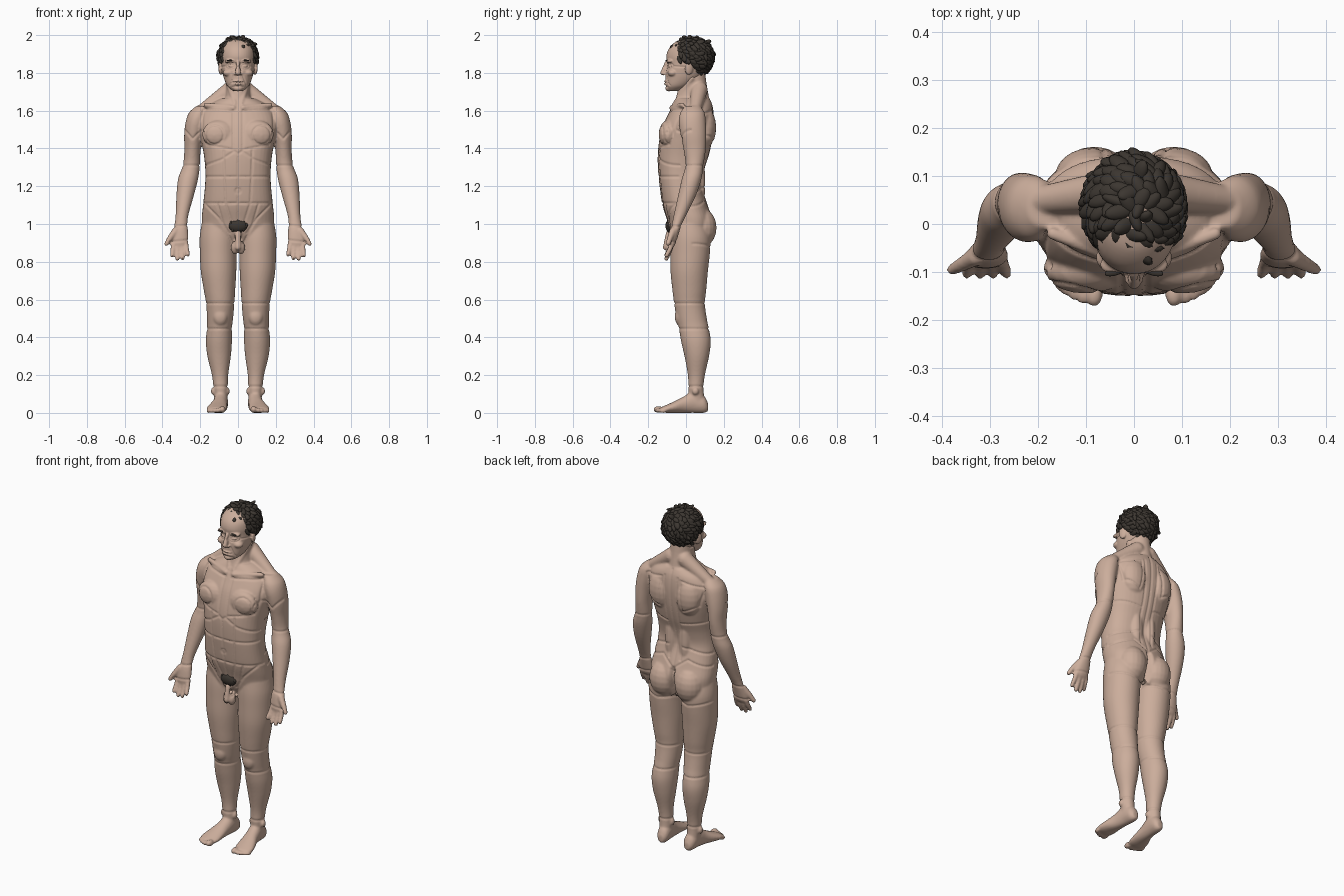
import bpy, bmesh, math, random
from mathutils import Vector, Matrix

random.seed(4)


def material(name, rgb):
    m = bpy.data.materials.new(name)
    m.diffuse_color = (*rgb, 1)
    return m


SKIN = material("skin", (0.60, 0.42, 0.33))
HAIR = material("dark_hair", (0.045, 0.037, 0.03))


def catmull(a, b, c, d, t):
    return [0.5 * (2 * q + (r - p) * t + (2 * p - 5 * q + 4 * r - s) * t * t + (3 * q - p - 3 * r + s) * t ** 3)
            for p, q, r, s in zip(a, b, c, d)]


def loft(bm, rings, side=1, power=2.0, along_y=False, n=40, sub=5):
    """Rings are (x, low, high, station, half width), smoothly interpolated."""
    last = len(rings) - 1
    path = [catmull(rings[max(i - 1, 0)], rings[i], rings[i + 1], rings[min(i + 2, last)], k / sub)
            for i in range(last) for k in range(sub)] + [rings[-1]]
    loops = []
    for x, lo, hi, st, rx in path:
        loop = []
        for k in range(n):
            c, s = math.cos(math.tau * k / n), math.sin(math.tau * k / n)
            px = side * (x + rx * math.copysign(abs(c) ** (2 / power), c))
            q = (lo + hi) / 2 + (hi - lo) / 2 * math.copysign(abs(s) ** (2 / power), s)
            loop.append(bm.verts.new((px, st, q) if along_y else (px, q, st)))
        loops.append(loop)
    for a, b in zip(loops, loops[1:]):
        for k in range(n):
            bm.faces.new((a[k], a[(k + 1) % n], b[(k + 1) % n], b[k]))
    bm.faces.new(loops[0][::-1])
    bm.faces.new(loops[-1])


def ball(bm, c, r, side=1, rot=None, seg=20):
    m = Matrix.Translation((side * c[0], c[1], c[2])) @ (rot or Matrix()) @ Matrix.Diagonal((*r, 1))
    bmesh.ops.create_uvsphere(bm, u_segments=seg, v_segments=seg // 2, radius=1, matrix=m)


def limb(bm, p, q, r1, r2, side=1):
    ball(bm, p, (r1,) * 3, side)
    ball(bm, q, (r2,) * 3, side)
    a, b = Vector((side * p[0], *p[1:])), Vector((side * q[0], *q[1:]))
    m = Matrix.Translation((a + b) / 2) @ (b - a).to_track_quat('Z', 'Y').to_matrix().to_4x4()
    bmesh.ops.create_cone(bm, cap_ends=True, segments=20, radius1=r1, radius2=r2, depth=(b - a).length, matrix=m)


def make(name, bm, mat, voxel=None):
    me = bpy.data.meshes.new(name)
    bmesh.ops.recalc_face_normals(bm, faces=bm.faces[:])
    bm.to_mesh(me)
    bm.free()
    ob = bpy.data.objects.new(name, me)
    bpy.context.collection.objects.link(ob)
    if voxel:
        r = ob.modifiers.new("fuse", 'REMESH')
        r.mode, r.voxel_size = 'VOXEL', voxel
        s = ob.modifiers.new("soften", 'SMOOTH')
        s.factor, s.iterations = 0.5, 4
        bpy.context.view_layer.update()
        ev = ob.evaluated_get(bpy.context.evaluated_depsgraph_get())
        ob.data = bpy.data.meshes.new_from_object(ev)
        ob.modifiers.clear()
    ob.data.materials.clear()
    ob.data.materials.append(mat)
    ob.data.shade_smooth()
    return ob


def oval(cx, cz, rx, rz, n=12):
    return [(cx + rx * math.cos(math.tau * k / n), cz + rz * math.sin(math.tau * k / n)) for k in range(n + 1)]


def carve(ob, lines, side, depth, width):
    """Press mirrored (x, z) lines into the front (-1), back (1) or both (0)."""
    segs = [(*a, *b) for line in lines for a, b in zip(line, line[1:])]
    pad, moves = width * 2.2, []
    for v in ob.data.vertices:
        x, z, ny = abs(v.co.x), v.co.z, v.normal.y
        if side and ny * side < 0.05:
            continue
        best = pad
        for ax, az, bx, bz in segs:
            if z < min(az, bz) - pad or z > max(az, bz) + pad or x < min(ax, bx) - pad or x > max(ax, bx) + pad:
                continue
            dx, dz = bx - ax, bz - az
            t = max(0, min(1, ((x - ax) * dx + (z - az) * dz) / (dx * dx + dz * dz)))
            best = min(best, math.hypot(x - ax - t * dx, z - az - t * dz))
        if best < pad:
            moves.append((v, v.normal * depth * math.exp(-(best / width) ** 2)))
    for v, d in moves:
        v.co -= d


# Torso and neck
body = bmesh.new()
loft(body, [(0, -.05, .10, .89, .09), (0, -.08, .125, .95, .178), (0, -.10, .14, 1.02, .192), (0, -.125, .115, 1.10, .185),
            (0, -.14, .085, 1.20, .175), (0, -.148, .095, 1.28, .173), (0, -.15, .12, 1.36, .18), (0, -.142, .138, 1.44, .195),
            (0, -.122, .147, 1.52, .208), (0, -.095, .147, 1.58, .195), (0, -.07, .14, 1.63, .155),
            (0, -.05, .125, 1.665, .09)], power=2.4)
loft(body, [(0, -.07, .13, 1.61, .09), (0, -.05, .12, 1.68, .066), (0, -.035, .108, 1.75, .062), (0, -.02, .10, 1.82, .058)])

LEG = [(.105, -.075, .11, 1.0, .088), (.105, -.082, .13, .93, .098), (.105, -.083, .127, .85, .097), (.103, -.082, .116, .75, .094),
       (.098, -.072, .107, .65, .083), (.094, -.063, .10, .58, .075), (.095, -.05, .11, .50, .069), (.098, -.038, .12, .45, .066),
       (.101, -.026, .131, .38, .069), (.10, -.008, .122, .30, .062), (.095, .01, .10, .20, .043), (.092, .012, .093, .13, .038),
       (.09, .015, .10, .05, .034)]
ARM = [(.19, -.005, .075, 1.625, .03), (.207, -.03, .098, 1.59, .052), (.222, -.038, .105, 1.54, .055), (.235, -.028, .107, 1.47, .05),
       (.241, -.012, .104, 1.39, .043), (.247, -.003, .092, 1.31, .045), (.264, -.022, .082, 1.24, .053), (.28, -.042, .052, 1.15, .046),
       (.296, -.064, .003, 1.05, .034), (.302, -.075, -.022, 1.0, .034), (.305, -.086, -.035, .96, .041),
       (.309, -.093, -.05, .91, .046), (.31, -.092, -.06, .885, .038)]
FOOT = [(.086, .01, .05, .117, .016), (.087, 0, .09, .095, .033), (.09, 0, .115, .04, .037), (.096, 0, .088, -.01, .04),
        (.106, 0, .062, -.06, .05), (.112, 0, .044, -.10, .054), (.113, .004, .03, -.132, .047)]
FINGERS = [(.277, .266, .835), (.298, .293, .815), (.320, .321, .812), (.342, .349, .83)]
TOES = [(.083, -.146, .018), (.107, -.146, .013), (.125, -.14, .012), (.141, -.132, .011), (.156, -.12, .011)]
for s in (1, -1):
    # Legs, arms and feet
    loft(body, LEG, s)
    loft(body, ARM, s)
    loft(body, FOOT, s, along_y=True)
    ball(body, (.094, -.03, .51), (.04, .03, .05), s)
    for x in (.057, .13):
        ball(body, (x, .05, .115), (.014, .018, .02), s)
    for x, y, r in TOES:
        ball(body, (x, y, r), (r, r + .009, r), s)
    # Fingers and thumb
    for x0, x1, z in FINGERS:
        mid = ((x0 + x1) / 2, -.086, (.9 + z) / 2)
        limb(body, (x0, -.073, .90), mid, .0135, .0125, s)
        limb(body, mid, (x1, -.104, z + .003), .0125, .011, s)
    limb(body, (.33, -.068, .965), (.36, -.085, .925), .019, .015, s)
    limb(body, (.36, -.085, .925), (.379, -.095, .895), .015, .012, s)
    # Chest, shoulder blades, lower back, buttocks, collarbones and neck muscles
    ball(body, (.10, -.095, 1.475), (.09, .05, .075), s)
    ball(body, (.125, -.137, 1.468), (.008, .008, .008), s)
    ball(body, (.085, .10, 1.51), (.08, .06, .11), s)
    ball(body, (.045, .07, 1.22), (.035, .032, .2), s)
    ball(body, (.083, .08, .98), (.085, .082, .105), s)
    limb(body, (.025, -.075, 1.615), (.17, -.02, 1.63), .014, .013, s)
    limb(body, (.016, -.062, 1.635), (.058, .03, 1.77), .011, .015, s)
    limb(body, (.04, .07, 1.71), (.19, .05, 1.605), .045, .03, s)
    ball(body, (.016, -.08, .875), (.022, .026, .035), s)
limb(body, (0, -.09, .95), (0, -.108, .875), .017, .015)
figure = make("body", body, SKIN, 0.006)

# Region seams of the body
carve(figure, [
    [(.025, 1.60), (.025, 1.39), (0, 1.37)], [(.02, 1.385), (.09, 1.34), (.175, 1.31)], [(0, 1.25), (.18, 1.25)],
    [(0, 1.11), (.19, 1.11)], [(0, 1.37), (0, 1.0)], [(.075, 1.39), (.072, 1.25), (.065, 1.11), (.03, 1.0)],
    [(.17, 1.10), (.10, 1.03), (.045, .95)], [(.11, 1.11), (.075, .99), (.03, .90)], [(.19, 1.50), (.165, 1.42), (.03, 1.395)],
    [(.02, 1.595), (.10, 1.605), (.17, 1.605)], [(.185, 1.60), (.19, 1.5), (.24, 1.45), (.285, 1.5)],
    oval(.125, 1.472, .05, .052), oval(0, 1.175, .012, .014, 8)], -1, .005, .005)
carve(figure, [
    [(0, 1.66), (0, 1.07)], [(.042, 1.62), (.036, 1.40), (.036, 1.12)], [(.06, 1.61), (.075, 1.43), (.16, 1.47), (.19, 1.58), (.06, 1.61)],
    [(.04, 1.34), (.18, 1.36)], [(.036, 1.20), (.18, 1.16)], [(0, 1.07), (.08, 1.13), (.19, 1.09)],
    [(.02, .885), (.10, .875), (.20, .895)]], 1, .005, .005)
carve(figure, [[(0, 1.06), (0, .89)]], 1, .03, .012)
carve(figure, [
    [(.0, .58), (.2, .58)], [(.0, .445), (.2, .445)], [(.04, .14), (.15, .14)], [(.19, 1.31), (.31, 1.31)],
    [(.25, .995), (.35, .985)], [(.26, .915), (.36, .905)]], 0, .004, .005)

# Head and face
head = bmesh.new()
loft(head, [(0, -.095, -.035, 1.705, .028), (0, -.108, .02, 1.73, .056), (0, -.108, .075, 1.77, .074), (0, -.107, .105, 1.81, .084),
            (0, -.10, .125, 1.85, .09), (0, -.104, .13, 1.89, .091), (0, -.09, .12, 1.93, .085), (0, -.055, .095, 1.965, .062),
            (0, -.01, .05, 1.982, .025)], power=2.15)
limb(head, (0, -.102, 1.855), (0, -.122, 1.80), .01, .014)
ball(head, (0, -.10, 1.755), (.03, .017, .006))
ball(head, (0, -.10, 1.742), (.026, .017, .007))
ball(head, (0, -.09, 1.718), (.026, .02, .016))
for s in (1, -1):
    ball(head, (.014, -.11, 1.793), (.01, .014, .009), s)
    ball(head, (.038, -.084, 1.862), (.034, .022, .011), s)
    ball(head, (.037, -.078, 1.836), (.016, .018, .012), s)
    ball(head, (.05, -.07, 1.80), (.03, .028, .02), s)
    ear = Matrix.Rotation(.35 * s, 4, 'Z')
    ball(head, (.091, .015, 1.825), (.011, .024, .036), s, ear)
face = make("head", head, SKIN, 0.004)
carve(face, [
    oval(.038, 1.836, .028, .018), oval(.038, 1.836, .018, .009), [(.013, 1.86), (.018, 1.80), (.026, 1.785)],
    [(.026, 1.785), (.045, 1.735)], [(0, 1.749), (.03, 1.749)], [(0, 1.785), (.02, 1.785)], [(.066, 1.836), (.095, 1.83)],
    [(0, 1.73), (.03, 1.726)]], -1, .004, .0032)

# Eyebrows
brows = bmesh.new()
for s in (1, -1):
    ball(brows, (.038, -.098, 1.866), (.024, .009, .004), s, Matrix.Rotation(-.3 * s, 4, 'Z'))
make("eyebrows", brows, HAIR)

# Tousled hair: a cap with overlapping locks swept round the crown
hair = bmesh.new()
ctr, rad = Vector((0, .032, 1.883)), Vector((.1, .11, .1))
ball(hair, ctr, rad, seg=32)
N = 240
for i in range(N):
    h = 1 - 2 * (i + .5) / N
    a = i * 2.39996
    w = math.sqrt(1 - h * h)
    n = Vector((w * math.cos(a), w * math.sin(a), h))
    p = ctr + Vector((n.x * rad.x, n.y * rad.y, n.z * rad.z))
    lowest = 1.915 if p.y < -.045 else 1.86 if p.y < .045 else 1.785
    if p.z < lowest:
        continue
    flow = Vector((-n.y, n.x, 0)) * .7 + Vector((n.x, n.y, 0)) * .6 * (n.z + .2) + Vector((0, 0, -.5))
    flow += Vector([random.uniform(-.5, .5) for _ in range(3)])
    t = (flow - n * (flow.dot(n) - .2)).normalized()
    b = n.cross(t).normalized()
    rot = Matrix((b, t, b.cross(t))).transposed().to_4x4()
    ball(hair, p, (random.uniform(.011, .018), random.uniform(.025, .038), .011), rot=rot, seg=12)
for v in hair.verts:
    v.co.z = min(v.co.z, 2.0)
make("hair", hair, HAIR)

# Body hair patch
patch = bmesh.new()
ball(patch, (0, -.087, .99), (.05, .022, .033))
for i in range(24):
    a, r = i * 2.4, math.sqrt(i / 24)
    ball(patch, (.046 * r * math.cos(a), -.10 + .01 * r, .99 + .026 * r * math.sin(a)), (.01, .009, .014), seg=8)
make("body_hair", patch, HAIR)
